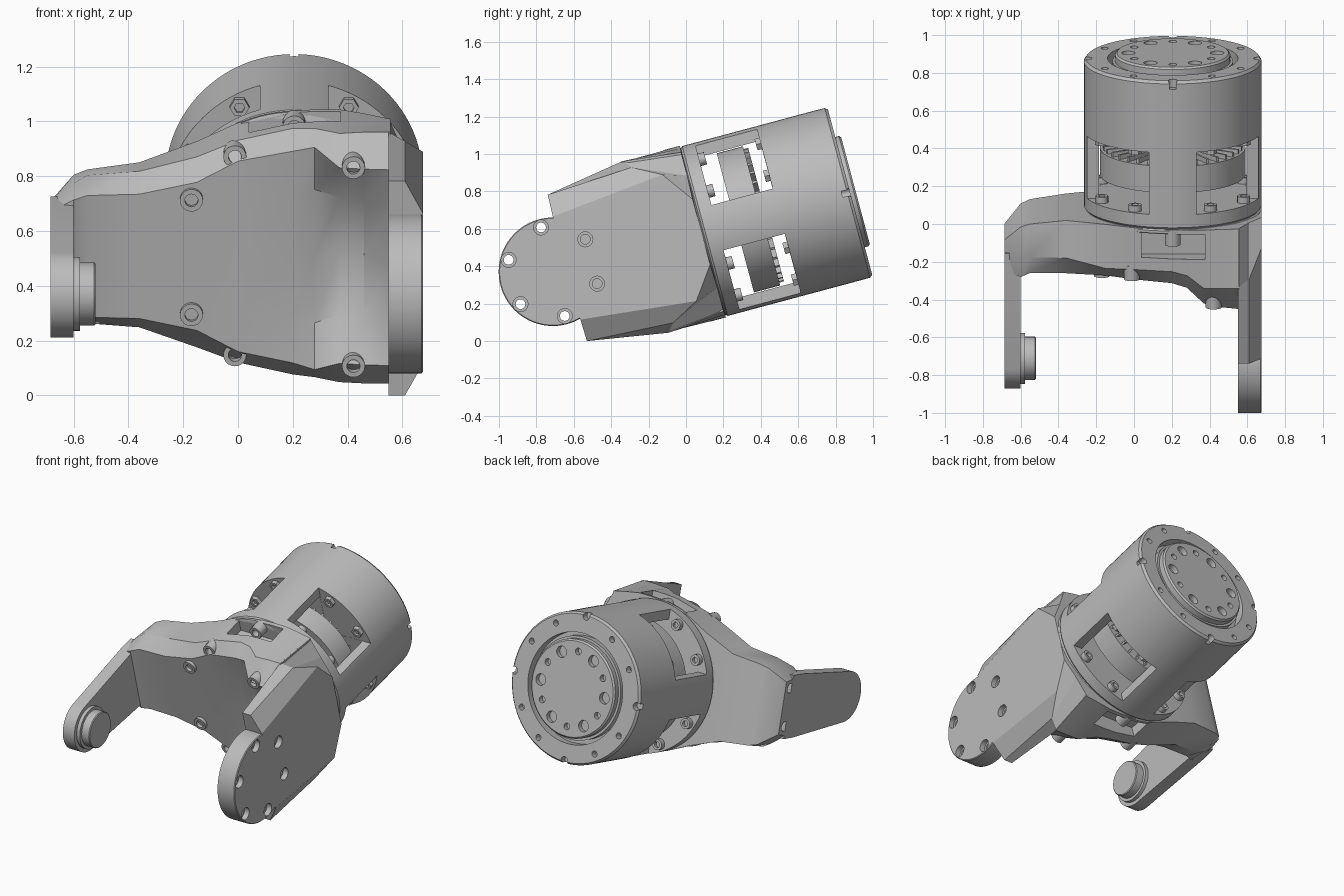
import bpy, bmesh, math
from mathutils import Matrix, Vector

if "Cube" in bpy.data.objects:
    bpy.data.objects.remove(bpy.data.objects["Cube"])

# Local frame: x across, y along the motor axis, z up; whole model is tilted 15 degrees
FRAME = Matrix.Translation((0, 0.09, 0.585)) @ Matrix.Rotation(math.radians(15), 4, 'X')
CX = 0.205          # motor axis x
PIVOT = -0.83       # fork pivot position along the axis

grey = bpy.data.materials.new("grey")
grey.diffuse_color = (0.5, 0.5, 0.5, 1)
grey.use_nodes = True
grey.node_tree.nodes["Principled BSDF"].inputs["Base Color"].default_value = grey.diffuse_color


def finish(name, bm, angle=35):
    bmesh.ops.recalc_face_normals(bm, faces=bm.faces)
    me = bpy.data.meshes.new(name)
    bm.to_mesh(me)
    bm.free()
    me.materials.append(grey)
    ob = bpy.data.objects.new(name, me)
    bpy.context.collection.objects.link(ob)
    ob.matrix_world = FRAME
    select(ob)
    bpy.ops.object.shade_smooth_by_angle(angle=math.radians(angle))
    return ob


def select(ob):
    bpy.ops.object.select_all(action='DESELECT')
    ob.select_set(True)
    bpy.context.view_layer.objects.active = ob


def skin(bm, rings):
    """Join closed rings of points and cap both ends."""
    vr = [[bm.verts.new(p) for p in ring] for ring in rings]
    n = len(vr[0])
    for a, b in zip(vr, vr[1:]):
        for i in range(n):
            j = (i + 1) % n
            bm.faces.new((a[i], a[j], b[j], b[i]))
    bm.faces.new(vr[0][::-1])
    bm.faces.new(vr[-1])


def lathe(bm, profile, c=(0, 0), axis='Y', n=24):
    """Turn (radius, height) points about an axis through c."""
    rings = []
    for r, h in profile:
        ring = []
        for i in range(n):
            t = 2 * math.pi * i / n
            a, b = c[0] + r * math.cos(t), c[1] + r * math.sin(t)
            ring.append((a, h, b) if axis == 'Y' else (h, a, b))
        rings.append(ring)
    skin(bm, rings)


def box(bm, lo, hi):
    lo, hi = Vector(lo), Vector(hi)
    m = Matrix.Translation((lo + hi) / 2) @ Matrix.Diagonal((*(hi - lo), 1))
    bmesh.ops.create_cube(bm, size=1, matrix=m)


def cut(ob, bm):
    cutter = finish("cutter", bm)
    cutter.hide_render = True
    mod = ob.modifiers.new("cut", 'BOOLEAN')
    mod.operation, mod.solver, mod.object = 'DIFFERENCE', 'EXACT', cutter
    select(ob)
    bpy.ops.object.modifier_apply(modifier="cut")
    bpy.data.objects.remove(cutter)
    select(ob)
    bpy.ops.object.shade_smooth_by_angle(angle=math.radians(35))


def polar(r, deg, c=(CX, 0)):
    t = math.radians(deg)
    return (c[0] + r * math.cos(t), c[1] + r * math.sin(t))


def mirrored(x, pts):
    """Section at x from its upper half, mirrored below."""
    low = [(x, y, -z) for y, z in reversed(pts) if z > 0]
    return [(x, y, z) for y, z in pts] + low


# --- Motor housing: turned shell, hollow, with four corner windows
bm = bmesh.new()
lathe(bm, [(0.46, 0), (0.47, 0.012), (0.47, 0.80), (0.458, 0.815), (0.345, 0.815),
           (0.345, 0.75)], (CX, 0), n=96)
housing = finish("motor_housing", bm)
bm = bmesh.new()
lathe(bm, [(0.41, 0.08), (0.41, 0.42)], (CX, 0), n=96)
cut(housing, bm)
bm = bmesh.new()
for sx in (-1, 1):
    for sz in (-1, 1):
        xs = sorted((CX + sx * 0.125, CX + sx * 0.6))
        zs = sorted((sz * 0.125, sz * 0.6))
        box(bm, (xs[0], 0.081, zs[0]), (xs[1], 0.421, zs[1]))
cut(housing, bm)
bm = bmesh.new()
for i in range(12):                     # rim holes, four of them break the edge
    big = i % 3 == 0
    lathe(bm, [(0.024 if big else 0.019, 0.77), (0.024 if big else 0.019, 0.9)],
          polar(0.452 if big else 0.415, i * 30), n=16)
cut(housing, bm)

# --- Output hub with bolt circle
bm = bmesh.new()
lathe(bm, [(0.32, 0.74), (0.32, 0.80), (0.305, 0.80), (0.305, 0.835), (0.295, 0.845)],
      (CX, 0), n=72)
hub = finish("output_hub", bm)
bm = bmesh.new()
for i in range(12):
    r = 0.021 if i % 2 else 0.036
    lathe(bm, [(r, 0.81), (r, 0.9)], polar(0.235, i * 30), n=16)
cut(hub, bm)

# --- Rotor disc, shaft and cooling fins inside the housing
bm = bmesh.new()
lathe(bm, [(0.12, 0.07), (0.12, 0.18), (0.385, 0.18), (0.385, 0.325), (0.12, 0.325),
           (0.12, 0.43)], (CX, 0), n=72)
finish("rotor", bm)
bm = bmesh.new()
for i in range(36):
    m = (Matrix.Translation((CX, 0.335, 0)) @ Matrix.Rotation(i * math.pi / 18, 4, 'Y')
         @ Matrix.Translation((0.28, 0, 0)) @ Matrix.Diagonal((0.18, 0.03, 0.014, 1)))
    bmesh.ops.create_cube(bm, size=1, matrix=m)
finish("rotor_fins", bm)

# --- Screws at both ends of the windows
bm = bmesh.new()
for q in range(4):
    for d in (28, 62):
        c = polar(0.425, q * 90 + d)
        lathe(bm, [(0.034, 0.075), (0.034, 0.115), (0.018, 0.115), (0.018, 0.095)], c, n=16)
        lathe(bm, [(0.036, 0.425), (0.036, 0.395), (0.02, 0.395), (0.02, 0.41)], c, n=6)
finish("window_screws", bm)

# --- Bracket body: lofted along x; each row is x, front centre, shoulder, edge, back
rows = [(-0.685, -0.30, (-0.30, 0.17), (-0.22, 0.18), (-0.135, 0.165)),
        (-0.60, -0.325, (-0.325, 0.22), (-0.2, 0.25), (-0.045, 0.24)),
        (-0.55, -0.30, (-0.30, 0.23), (-0.2, 0.28), (-0.025, 0.255)),
        (-0.36, -0.30, (-0.30, 0.235), (-0.2, 0.295), (0, 0.275)),
        (-0.15, -0.30, (-0.30, 0.28), (-0.24, 0.36), (0, 0.355)),
        (0.0, -0.30, (-0.30, 0.36), (-0.23, 0.42), (0, 0.425)),
        (0.2, -0.305, (-0.31, 0.40), (-0.23, 0.465), (0, 0.47)),
        (0.28, -0.28, (-0.33, 0.42), (-0.25, 0.47), (0, 0.475)),
        (0.37, -0.23, (-0.43, 0.37), (-0.32, 0.47), (0, 0.475)),
        (0.46, -0.27, (-0.45, 0.37), (-0.32, 0.475), (0, 0.46)),
        (0.556, -0.45, (-0.46, 0.37), (-0.32, 0.475), (-0.003, 0.44))]
bm = bmesh.new()
skin(bm, [mirrored(x, [(f, 0), (f + (a[0] - f) * 0.35, a[1] * 0.6), a, b, c])
          for x, f, a, b, c in rows])
body = finish("bracket_body", bm)
bm = bmesh.new()
for s in (-1, 1):                       # access notches above and below
    zs = sorted((s * 0.36, s * 0.6))
    box(bm, (0.04, -0.16, zs[0]), (0.375, -0.025, zs[1]))
    lathe(bm, [(0.032, -0.8), (0.032, -0.56)], (-0.19, s * 0.12), 'X', 16)
cut(body, bm)

# --- Round mounting flange between bracket and housing
bm = bmesh.new()
lathe(bm, [(0.462, -0.025), (0.47, -0.02), (0.47, -0.006), (0.46, 0.002)], (CX, 0), n=96)
finish("mounting_flange", bm)

# --- Socket screws on the bracket front and in the notches
bm = bmesh.new()
for s in (-1, 1):
    for d, y in ((150, -0.30), (120, -0.275), (60, -0.43), (90, -0.07)):
        lathe(bm, [(0.042, y + 0.06), (0.042, y - 0.02), (0.024, y - 0.02), (0.024, y + 0.02)],
              polar(0.433, s * d), n=20)
finish("bracket_screws", bm)

# --- Wide fork arm: chamfered plate and round end
bm = bmesh.new()
skin(bm, [mirrored(x, p) for x, p in (
    (0.55, [(-0.75, 0.405), (-0.317, 0.475), (-0.003, 0.44)]),
    (0.61, [(-0.75, 0.405), (-0.28, 0.43), (-0.003, 0.31)]),
    (0.675, [(-0.754, 0.285), (-0.13, 0.35), (-0.008, 0.18)]))])
plate = finish("wide_arm", bm, 20)
bm = bmesh.new()
lathe(bm, [(0.29, 0.55), (0.29, 0.67), (0.285, 0.675)], (PIVOT, 0), 'X', 72)
end = finish("wide_arm_end", bm)
for ob in (plate, end):
    bm = bmesh.new()
    for i in range(6):                  # stepped bolt holes around the pivot
        lathe(bm, [(0.026, 0.5), (0.026, 0.64), (0.04, 0.64), (0.04, 0.72)],
              polar(0.245, 30 + i * 60, (PIVOT, 0)), 'X', 20)
    cut(ob, bm)

# --- Narrow fork arm with rounded tip
tip = [polar(0.16, 180 - 5 * i, (PIVOT, 0)) for i in range(18)]
outline = tip + [(-0.30, 0.2), (-0.2, 0.2)]
bm = bmesh.new()
skin(bm, [mirrored(x, [(y, max(z, 0) if z > 1e-6 else 0) for y, z in outline])
          for x in (-0.685, -0.60)])
finish("narrow_arm", bm)

# --- Pivot boss
bm = bmesh.new()
lathe(bm, [(0.135, -0.61), (0.135, -0.577), (0.115, -0.577), (0.115, -0.525), (0.11, -0.52)],
      (PIVOT, 0), 'X', 48)
finish("pivot_boss", bm)
